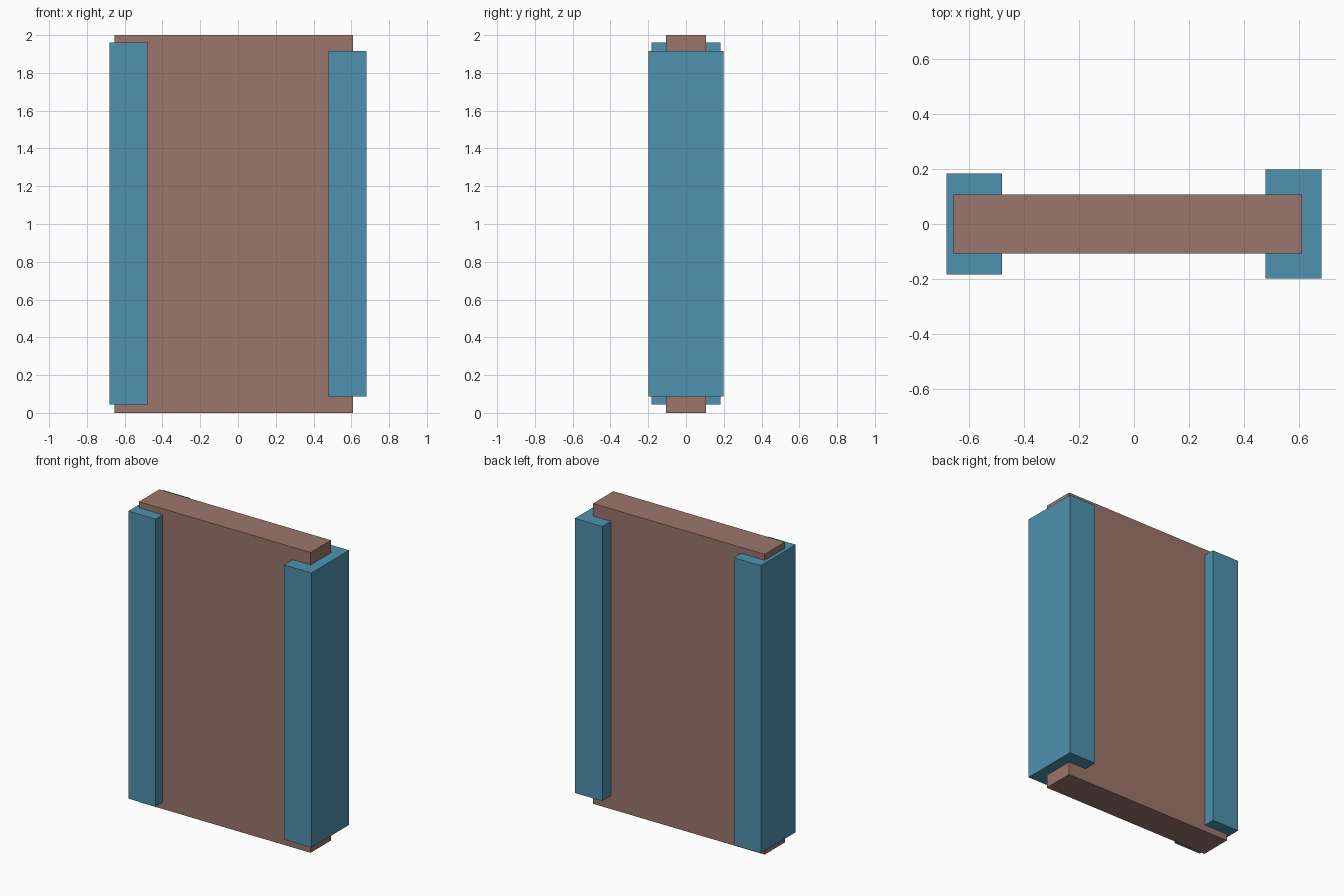
import bpy

if "Cube" in bpy.data.objects:
    bpy.data.objects.remove(bpy.data.objects["Cube"])


def material(name, color):
    mat = bpy.data.materials.new(name)
    mat.diffuse_color = color
    mat.use_nodes = True
    mat.node_tree.nodes["Principled BSDF"].inputs["Base Color"].default_value = mat.diffuse_color
    return mat


def box(name, lo, hi, mat):
    """Axis-aligned box between two corners."""
    centre = [(a + b) / 2 for a, b in zip(lo, hi)]
    bpy.ops.mesh.primitive_cube_add(size=1, location=centre)
    obj = bpy.context.object
    obj.name = name
    obj.scale = [b - a for a, b in zip(lo, hi)]
    bpy.ops.object.transform_apply(location=False, rotation=False, scale=True)
    obj.data.materials.append(mat)
    return obj


brown = material("brown", (0.33, 0.18, 0.15, 1))
blue = material("blue", (0.08, 0.29, 0.43, 1))

# Central slab
box("panel", (-0.655, -0.107, 0.0), (0.61, 0.107, 2.0), brown)

# Side posts, slightly different in depth and height
box("left_post", (-0.68, -0.183, 0.045), (-0.48, 0.183, 1.96), blue)
box("right_post", (0.478, -0.198, 0.088), (0.68, 0.198, 1.917), blue)
